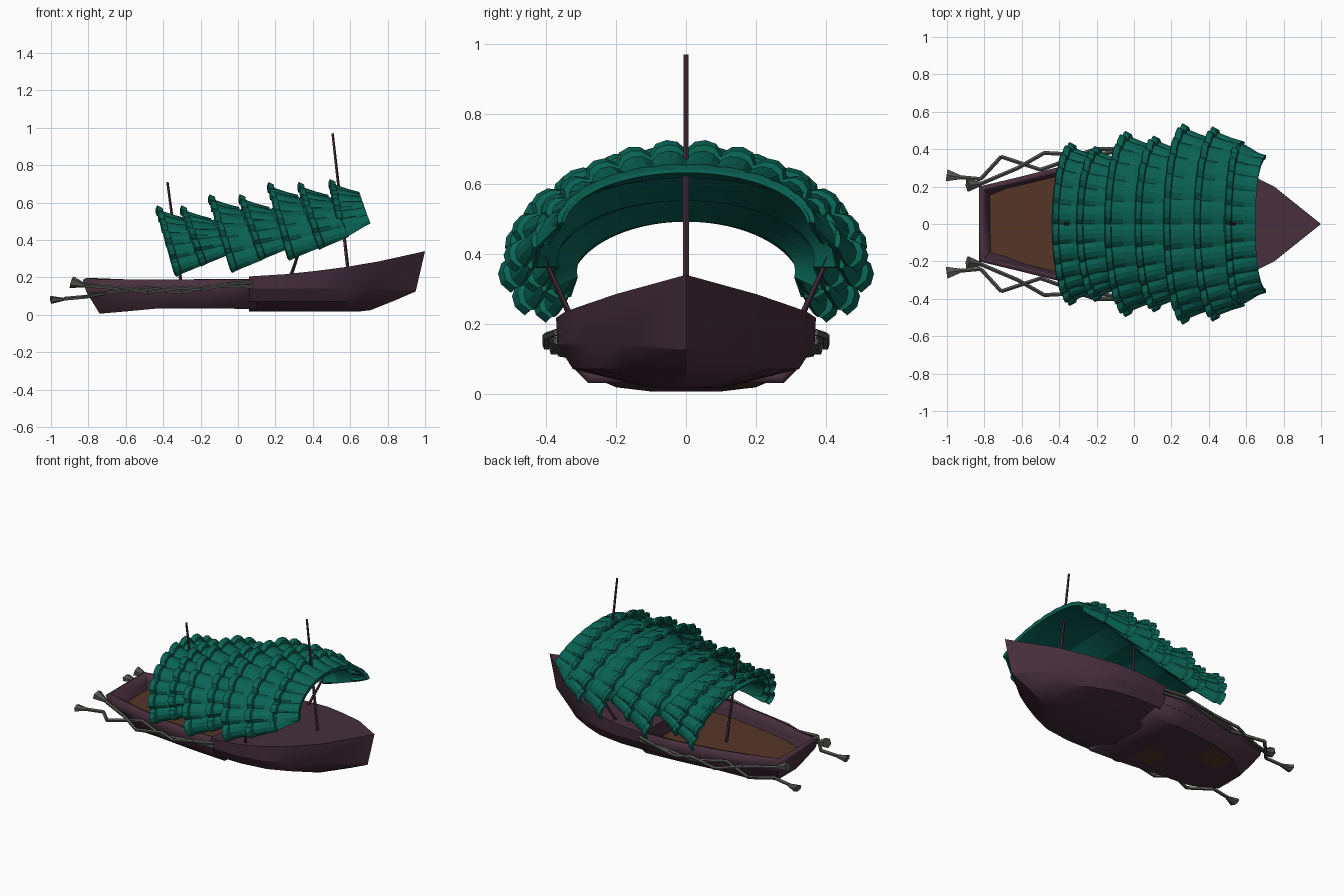
import bpy, bmesh, math
from mathutils import Vector

cube = bpy.data.objects.get("Cube")
if cube:
    bpy.data.objects.remove(cube, do_unlink=True)


def material(name, rgb):
    m = bpy.data.materials.new(name)
    m.use_nodes = True
    m.diffuse_color = (*rgb, 1)
    node = m.node_tree.nodes["Principled BSDF"]
    node.inputs["Base Color"].default_value = (*rgb, 1)
    node.inputs["Roughness"].default_value = 0.8
    return m


WOOD = material("dark plum wood", (0.062, 0.028, 0.045))
FLOOR = material("brown planks", (0.092, 0.036, 0.022))
TEAL = material("teal tiles", (0.003, 0.126, 0.090))
GREY = material("grey driftwood", (0.085, 0.09, 0.078))


def finish(name, bm, mat):
    bmesh.ops.remove_doubles(bm, verts=bm.verts, dist=0.0005)
    bmesh.ops.recalc_face_normals(bm, faces=bm.faces)
    mesh = bpy.data.meshes.new(name)
    bm.to_mesh(mesh)
    bm.free()
    mesh.materials.append(mat)
    obj = bpy.data.objects.new(name, mesh)
    bpy.context.collection.objects.link(obj)
    return obj


def thicken(obj, amount, offset):
    solid = obj.modifiers.new("thickness", 'SOLIDIFY')
    solid.thickness = amount
    solid.offset = offset


def smooth(obj, angle):
    bpy.ops.object.select_all(action='DESELECT')
    obj.select_set(True)
    bpy.context.view_layer.objects.active = obj
    bpy.ops.object.shade_smooth_by_angle(angle=math.radians(angle))


def loft(rows, closed=False, cap=False):
    """Skin a list of equally long point rows."""
    bm = bmesh.new()
    grid = [[bm.verts.new(p) for p in row] for row in rows]
    n = len(rows[0])
    for a, b in zip(grid, grid[1:]):
        for i in range(n if closed else n - 1):
            j = (i + 1) % n
            bm.faces.new((a[i], a[j], b[j], b[i]))
    if cap:
        bm.faces.new(grid[0])
    return bm


def mirror_row(half):
    return half + [(x, -y, z) for x, y, z in reversed(half)]


def add_rod(bm, p, q, r1, r2, sides=5):
    p, q = Vector(p), Vector(q)
    res = bmesh.ops.create_cone(bm, cap_ends=True, segments=sides,
                                radius1=r1, radius2=r2, depth=(q - p).length)
    turn = (q - p).to_track_quat('Z', 'Y')
    for v in res["verts"]:
        v.co = turn @ v.co + (p + q) / 2


def sheet(name, outline):
    bm = bmesh.new()
    bm.faces.new([bm.verts.new(p) for p in outline])
    return finish(name, bm, FLOOR)


# Open rear hull with raked transom: x, rail half width, bottom half width, keel z, rake
rows = []
for x, w, wb, zb, rake in [(-0.83, 0.20, 0.10, 0.006, 0.09), (-0.62, 0.25, 0.20, 0.018, 0.02),
                           (-0.42, 0.30, 0.24, 0.035, 0), (-0.15, 0.34, 0.27, 0.035, 0),
                           (0.1, 0.35, 0.28, 0.03, 0)]:
    rows.append(mirror_row([(x, w, 0.187), (x + 0.2 * rake, w * 0.98, 0.125),
                            (x + 0.6 * rake, (w + wb) / 2, 0.065), (x + rake, wb, zb)]))
hull = finish("rear_hull", loft(rows, cap=True), WOOD)
smooth(hull, 25)
thicken(hull, 0.03, -1)

# Cockpit floor and the plank patches under the hull
side = [(-0.79, 0.185, 0.105), (-0.62, 0.235, 0.105), (-0.42, 0.285, 0.105),
        (-0.15, 0.325, 0.105), (0.1, 0.335, 0.105)]
sheet("cockpit_floor", mirror_row(side))
sheet("rear_bottom_planks", [(-0.60, 0.05, 0.016), (-0.43, 0.05, 0.031),
                             (-0.43, 0.22, 0.031), (-0.60, 0.19, 0.016)])
sheet("middle_bottom_planks", [(-0.28, -0.18, 0.032), (-0.14, -0.18, 0.032),
                               (-0.14, -0.03, 0.032), (-0.28, -0.03, 0.032)])

# Closed front hull: x, half width, sheer z
rows = []
for x, w, zs in [(0.06, 0.37, 0.205), (0.25, 0.372, 0.217), (0.42, 0.345, 0.235),
                 (0.58, 0.285, 0.256), (0.75, 0.2, 0.285)]:
    k = max(0, x - 0.42)
    rows.append(mirror_row([(x, w, zs), (x - 0.1 * k, w * 0.99, 0.14),
                            (x - 0.2 * k, w * 0.87, 0.07), (x - 0.3 * k, w * 0.3, 0.018)]))
rows.append(mirror_row([(1.0, 0, 0.34), (0.95, 0, 0.125), (0.83, 0, 0.073), (0.71, 0, 0.025)]))
smooth(finish("front_hull", loft(rows, closed=True, cap=True), WOOD), 25)

# Masts and canopy struts
for name, p, q in [("rear_mast", (-0.295, 0, 0.09), (-0.378, 0, 0.71)),
                   ("front_mast", (0.587, 0, 0.24), (0.505, 0, 0.97)),
                   ("left_strut", (0.28, 0.32, 0.20), (0.345, 0.41, 0.395)),
                   ("right_strut", (0.28, -0.32, 0.20), (0.345, -0.41, 0.395))]:
    bm = bmesh.new()
    add_rod(bm, p, q, 0.010, 0.007)
    finish(name, bm, WOOD)

# Canopy: arched rows of flared tiles, each row tapering forward under the next
TILES, STEPS = 12, 4


def arch(row, v, bump, lip, shift=0):
    """One tilted arch, v of the way from a row's flared rear to its narrow front."""
    top_x, top_z, end_x, end_z, width, sweep = row
    pts = []
    for i in range(TILES * STEPS + 1):
        a = (2 * i / (TILES * STEPS) - 1) * sweep
        up = (math.cos(a) - math.cos(sweep)) / (1 - math.cos(sweep))
        low, high = end_z + 0.07 * v, top_z - 0.075 * v
        wave = abs(math.sin(math.pi * i / STEPS)) ** 0.7
        r = bump * wave + lip - 0.036 * (1 - v)
        pts.append((end_x + (top_x - end_x) * up + 0.16 * v + shift,
                    (width - 0.085 * v + r) * math.sin(a),
                    low + (high - low) * up + r * math.cos(a)))
    return pts


canopy = [(-0.437, 0.58, -0.335, 0.205, 0.43, 1.7), (-0.307, 0.58, -0.20, 0.26, 0.41, 1.7),
          (-0.157, 0.64, -0.035, 0.225, 0.49, 1.7), (0.005, 0.64, 0.115, 0.29, 0.465, 1.7),
          (0.158, 0.705, 0.27, 0.29, 0.53, 1.7), (0.32, 0.705, 0.43, 0.35, 0.515, 1.65),
          (0.487, 0.72, 0.545, 0.42, 0.445, 1.5)]
# position along the tile, bump height, lip
TILE = [(0, 0.030, 0.006), (0.16, 0.028, 0.003), (0.18, 0.024, -0.010),
        (0.6, 0.014, -0.008), (1, 0.004, 0)]
for n, row in enumerate(canopy, 1):
    obj = finish(f"canopy_row_{n}", loft([arch(row, *level) for level in TILE]), TEAL)
    thicken(obj, 0.018, 0)

# Smooth lining that joins the rows underneath
lining = [arch(canopy[0], 1, 0, -0.006, -0.14)]
lining += [arch(row, 1, 0, -0.008) for row in canopy]
thicken(finish("canopy_lining", loft(lining), TEAL), 0.01, 0)

# Crooked oars with flared blades, two on each side
long_oar = [(-1.0, 0.26, 0.08), (-0.93, 0.25, 0.085), (-0.82, 0.24, 0.095), (-0.71, 0.36, 0.115),
            (-0.5, 0.29, 0.14), (-0.3, 0.36, 0.12), (-0.1, 0.385, 0.155), (0.08, 0.37, 0.15)]
short_oar = [(-0.89, 0.205, 0.175), (-0.82, 0.215, 0.155), (-0.62, 0.3, 0.14), (-0.48, 0.38, 0.12),
             (-0.3, 0.37, 0.145), (-0.2, 0.4, 0.135), (-0.05, 0.4, 0.165), (0.08, 0.37, 0.175)]
for side, s in (("left", 1), ("right", -1)):
    for kind, path, blade in (("long", long_oar, 0.6), ("short", short_oar, 0.9)):
        pts = [(x, s * y, z) for x, y, z in path]
        bm = bmesh.new()
        add_rod(bm, pts[0], pts[1], 0.036, 0.013, 6)
        for v in bm.verts:
            v.co.z = pts[0][2] + (v.co.z - pts[0][2]) * blade
        for p, q in zip(pts[1:], pts[2:]):
            add_rod(bm, p, q, 0.011, 0.011)
        finish(f"{side}_{kind}_oar", bm, GREY)
